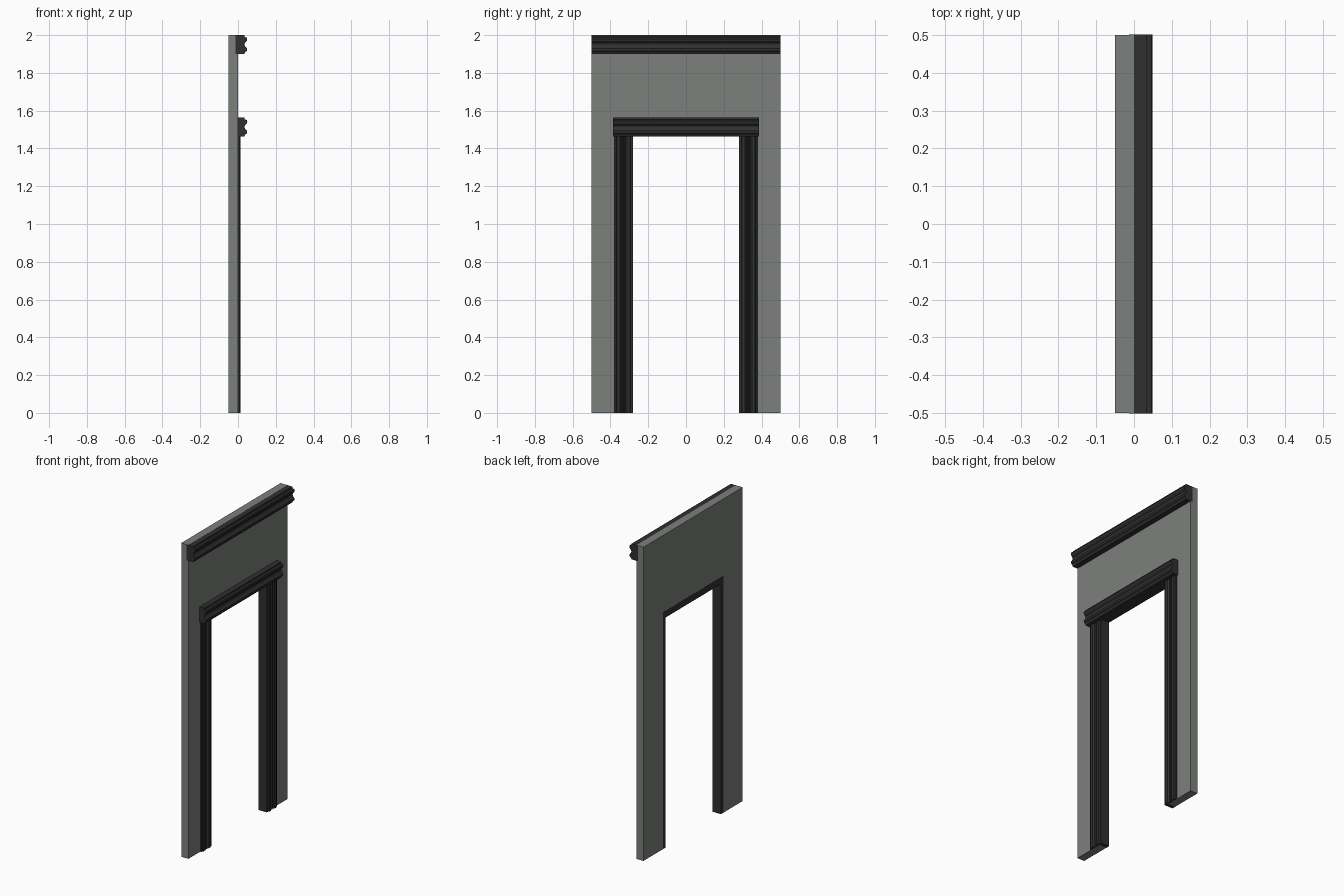
import bpy, bmesh
from mathutils import Vector

if "Cube" in bpy.data.objects:
    bpy.data.objects.remove(bpy.data.objects["Cube"])


def material(name, rgb):
    m = bpy.data.materials.new(name)
    m.diffuse_color = (*rgb, 1)
    m.use_nodes = True
    m.node_tree.nodes["Principled BSDF"].inputs["Base Color"].default_value = m.diffuse_color
    return m


PLASTER = material("plaster", (0.20, 0.215, 0.20))
DARK = material("dark_wood", (0.03, 0.029, 0.03))


def extrude(name, pts, place, start, end, mat):
    """Sweep a flat profile from start to end; place(a, b, t) gives xyz."""
    bm = bmesh.new()
    face = bm.faces.new([bm.verts.new(place(a, b, start)) for a, b in pts])
    res = bmesh.ops.extrude_face_region(bm, geom=[face])
    verts = [v for v in res["geom"] if isinstance(v, bmesh.types.BMVert)]
    shift = Vector(place(0, 0, end)) - Vector(place(0, 0, start))
    bmesh.ops.translate(bm, vec=shift, verts=verts)
    bmesh.ops.recalc_face_normals(bm, faces=bm.faces[:])
    me = bpy.data.meshes.new(name)
    bm.to_mesh(me)
    bm.free()
    me.materials.append(mat)
    ob = bpy.data.objects.new(name, me)
    bpy.context.collection.objects.link(ob)
    return ob


along_x = lambda a, b, t: (t, a, b)
along_y = lambda a, b, t: (a, t, b)
along_z = lambda a, b, t: (a, b, t)

# Wall panel with a doorway cut up from the floor
OPEN, HEAD = 0.305, 1.51
extrude("wall", [(-0.5, 0), (-OPEN, 0), (-OPEN, HEAD), (OPEN, HEAD),
                 (OPEN, 0), (0.5, 0), (0.5, 2), (-0.5, 2)],
        along_x, -0.05, 0.0, PLASTER)

# Moulding profile: depth x, height above its bottom edge
MOULD = [(0.034, 0), (0.038, 0.010), (0.047, 0.016), (0.048, 0.029),
         (0.040, 0.037), (0.035, 0.047), (0.036, 0.058), (0.046, 0.068),
         (0.049, 0.080), (0.046, 0.087), (0.034, 0.090), (0.034, 0.0995)]


def moulding(name, z, back, half):
    pts = [(back, z)] + [(x, z + h) for x, h in MOULD] + [(back, z + 0.0995)]
    return extrude(name, pts, along_y, -half, half, DARK)


# Cornice along the top and lintel over the door
moulding("cornice", 1.90, -0.013, 0.5005)
moulding("lintel", 1.464, 0.0, 0.387)

# Head lining inside the doorway
extrude("head_lining", [(-0.0505, 1.467), (0.0, 1.467), (0.0, HEAD), (-0.0505, HEAD)],
        along_y, -OPEN, OPEN, DARK)

# Door casings: stepped, fluted face plus the jamb lining behind it
CASING = [(-0.0505, OPEN), (-0.0505, 0.28), (0.008, 0.28), (0.008, 0.293),
          (0.014, 0.297), (0.014, 0.313), (0.006, 0.320), (0.006, 0.326),
          (0.012, 0.331), (0.006, 0.336), (0.006, 0.342), (0.014, 0.349),
          (0.014, 0.366), (0.008, 0.370), (0.008, 0.38), (0.0, 0.38), (0.0, OPEN)]
for side, s in (("left", -1), ("right", 1)):
    extrude(side + "_casing", [(x, s * y) for x, y in CASING],
            along_z, 0.0, 1.467, DARK)
